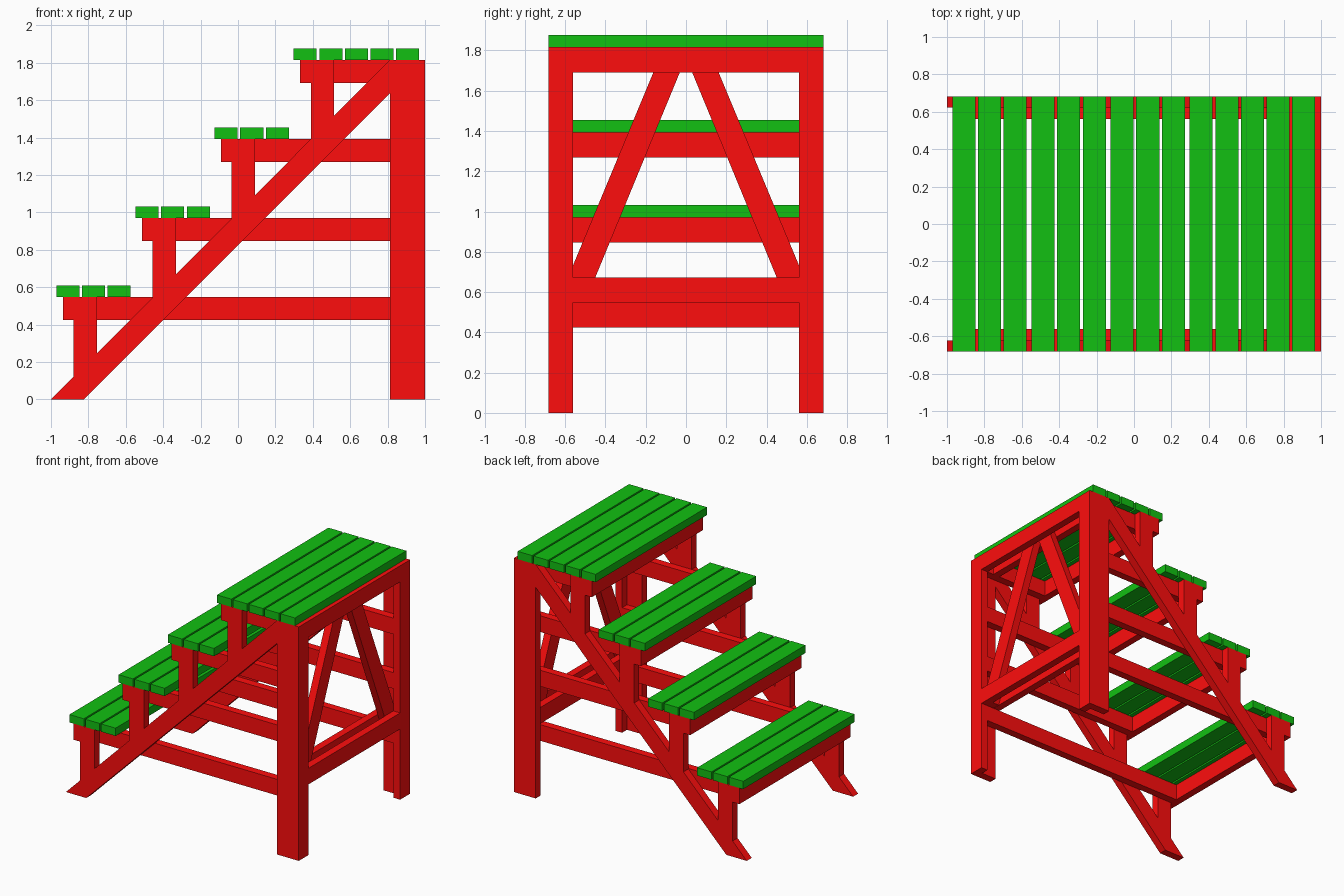
import bpy, bmesh

if "Cube" in bpy.data.objects:
    bpy.data.objects.remove(bpy.data.objects["Cube"])


def material(name, color):
    m = bpy.data.materials.new(name)
    m.diffuse_color = color
    m.use_nodes = True
    m.node_tree.nodes["Principled BSDF"].inputs["Base Color"].default_value = m.diffuse_color
    return m


RED = material("red_paint", (1.0, 0.004, 0.004, 1))
GREEN = material("green_paint", (0.006, 0.53, 0.006, 1))


def prism(name, pts, axis, a, b, mat=RED):
    """Extrude a profile: axis 'y' takes (x, z) points, axis 'x' takes (y, z)."""
    place = (lambda p, d: (p[0], d, p[1])) if axis == 'y' else (lambda p, d: (d, p[0], p[1]))
    bm = bmesh.new()
    near = [bm.verts.new(place(p, a)) for p in pts]
    far = [bm.verts.new(place(p, b)) for p in pts]
    bm.faces.new(near)
    bm.faces.new(far)
    n = len(pts)
    for i in range(n):
        j = (i + 1) % n
        bm.faces.new((near[i], near[j], far[j], far[i]))
    bmesh.ops.recalc_face_normals(bm, faces=bm.faces)
    me = bpy.data.meshes.new(name)
    bm.to_mesh(me)
    bm.free()
    me.materials.append(mat)
    ob = bpy.data.objects.new(name, me)
    bpy.context.collection.objects.link(ob)
    return ob


def box(name, x0, x1, y0, y1, z0, z1, mat=RED):
    return prism(name, [(x0, z0), (x1, z0), (x1, z1), (x0, z1)], 'y', y0, y1, mat)


T = 0.058            # board thickness
W = 0.125            # board width
PLANK = 0.123        # tread plank width
H = 0.683            # half width of the stand
TOP = 1.816          # height of the frame
RISE = 0.4225        # step to step, in both directions
IN1, IN2 = H - 0.061, H - 0.122
BACK = 1 - T

# four steps: planks on a front board
steps = [(0.298 - RISE * (3 - i), TOP - RISE * (3 - i)) for i in range(4)]
for i, (x, z) in enumerate(steps):
    for k in range(5 if i == 3 else 3):
        px = x + 0.1365 * k
        box("tread_plank", px, px + PLANK, -H, H, z, z + 0.061, GREEN)
    box("step_front_board", x + 0.033, x + 0.033 + T, -H, H, z - W, z)

# sides, mirrored across y
for s in (-1, 1):
    prism("stringer", [(-1, 0), (-0.825, 0), (0.813, 1.638), (0.813, TOP)], 'y', s * IN1, s * H)
    box("leg_side_board", 0.813, 1, s * IN1, s * H, 0, TOP)
    box("leg_back_board", BACK, 1, s * IN2, s * IN1, 0, TOP)
    for x, z in steps:
        xl = x + 0.033 + T
        xr = xl + W
        prism("step_post", [(xl, xl + 1), (xr, xr + 1), (xr, z), (xl, z)], 'y', s * IN1, s * H)
        box("side_rail", xl, BACK, s * IN2, s * IN1, z - W, z)
    # slanted brace between the paired back cross boards
    brace = [(0.501, 0.55), (IN1, 0.55), (IN1, 0.586), (0.162, TOP - W),
             (0.141, TOP - 0.075), (0.01, TOP - 0.075)]
    prism("back_brace", [(s * y, z) for y, z in brace], 'x', BACK - T, BACK)

# back cross boards, outer and inner pairs
low = steps[0][1]
box("back_top_board", BACK, 1, -IN2, IN2, TOP - W, TOP)
box("back_low_board", BACK, 1, -IN2, IN2, low, low + W)
box("inner_top_board", BACK - 2 * T, BACK - T, -IN2, IN2, TOP - W, TOP)
box("inner_low_board", BACK - 2 * T, BACK - T, -IN1, IN1, low, low + W)
